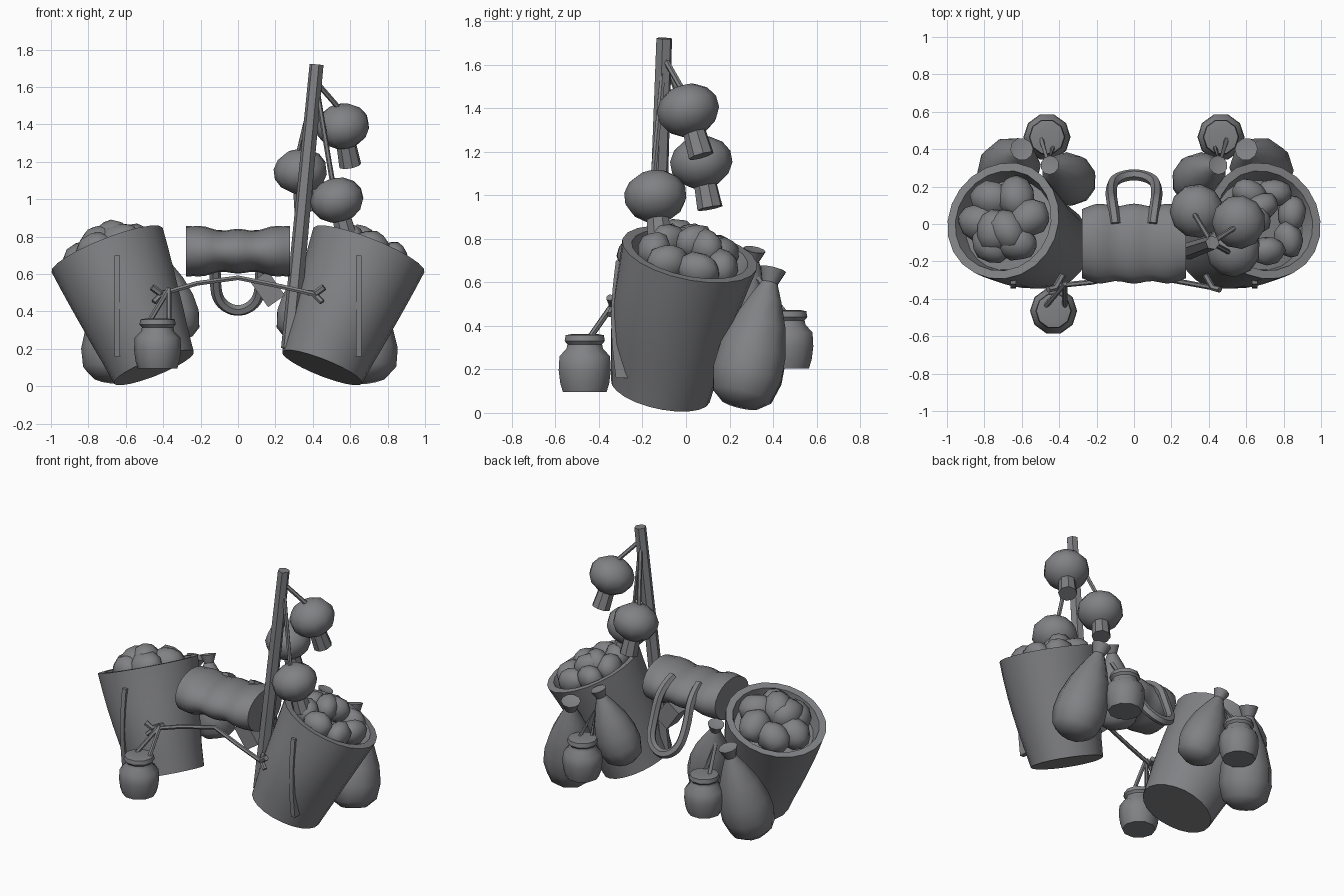
import bpy, bmesh, math, random
from mathutils import Vector, Matrix

if "Cube" in bpy.data.objects:
    bpy.data.objects.remove(bpy.data.objects["Cube"])
random.seed(4)

GREY = (0.22, 0.222, 0.235, 1)
mat = bpy.data.materials.new("plain_grey")
mat.use_nodes = True
mat.diffuse_color = GREY
mat.node_tree.nodes["Principled BSDF"].inputs["Base Color"].default_value = GREY


def add(name, bm, angle=40):
    """Turn a bmesh into a shaded, coloured object."""
    bmesh.ops.recalc_face_normals(bm, faces=bm.faces)
    me = bpy.data.meshes.new(name)
    bm.to_mesh(me)
    bm.free()
    ob = bpy.data.objects.new(name, me)
    bpy.context.collection.objects.link(ob)
    me.materials.append(mat)
    bpy.ops.object.select_all(action='DESELECT')
    ob.select_set(True)
    bpy.context.view_layer.objects.active = ob
    bpy.ops.object.shade_smooth_by_angle(angle=math.radians(angle))
    return ob


def frame(a, b):
    """Matrix whose local z runs from a towards b."""
    a, b = Vector(a), Vector(b)
    return Matrix.Translation(a) @ (b - a).to_track_quat('Z', 'Y').to_matrix().to_4x4()


def lathe(name, profile, a, b, segs=12, angle=40):
    """Revolve (radius, height) points around the axis a to b."""
    bm = bmesh.new()
    verts = [bm.verts.new((r, 0, z)) for r, z in profile]
    edges = [bm.edges.new(p) for p in zip(verts, verts[1:])]
    bmesh.ops.spin(bm, geom=verts + edges, cent=(0, 0, 0), axis=(0, 0, 1),
                   angle=math.tau, steps=segs)
    bmesh.ops.remove_doubles(bm, verts=bm.verts, dist=0.0005)
    bm.transform(frame(a, b))
    return add(name, bm, angle)


def rod(name, a, b, r0, r1, segs=6):
    h = (Vector(b) - Vector(a)).length
    return lathe(name, [(0, 0), (r0, 0), (r1, h), (0, h)], a, b, segs)


def rope(name, points, r=0.013, smooth=False):
    """Round tube along a path, turned into a mesh."""
    cu = bpy.data.curves.new(name + "_path", 'CURVE')
    cu.dimensions = '3D'
    cu.bevel_depth, cu.bevel_resolution, cu.use_fill_caps = r, 1, True
    sp = cu.splines.new('NURBS' if smooth else 'POLY')
    sp.points.add(len(points) - 1)
    for p, co in zip(sp.points, points):
        p.co = (*co, 1)
    if smooth:
        sp.use_endpoint_u, sp.order_u, sp.resolution_u = True, 3, 5
    tmp = bpy.data.objects.new(name + "_path", cu)
    bpy.context.collection.objects.link(tmp)
    bpy.context.view_layer.update()
    me = bpy.data.meshes.new_from_object(
        tmp.evaluated_get(bpy.context.evaluated_depsgraph_get()))
    bpy.data.objects.remove(tmp)
    bm = bmesh.new()
    bm.from_mesh(me)
    bpy.data.meshes.remove(me)
    return add(name, bm, 50)


def lump(name, matrix, size):
    """Rounded lump, slightly irregular."""
    bm = bmesh.new()
    bmesh.ops.create_icosphere(bm, subdivisions=2, radius=1)
    for v in bm.verts:
        v.co *= random.uniform(.94, 1.06)
    rot = Matrix.Rotation(random.uniform(0, math.tau), 4, 'Z')
    bm.transform(matrix @ rot @ Matrix.Diagonal((*size, 1)))
    return add(name, bm, 42)


def jug(name, x, y, z):
    profile = [(0, 0), (.105, 0), (.118, .04), (.126, .1), (.122, .165), (.088, .2),
               (.084, .22), (.097, .235), (.092, .262), (.06, .268), (0, .262)]
    lathe(name, profile, (x, y, z), (x, y, z + 1), 10)


def sack(name, base, top, r):
    h = (Vector(top) - Vector(base)).length
    shape = [(0, 0), (.5, .01), (.85, .08), (1, .23), (.96, .4), (.76, .6),
             (.46, .78), (.23, .9), (.37, 1), (0, .98)]
    lathe(name, [(r * u, h * v) for u, v in shape], base, top, 10)


# Baskets, contents, sacks and jugs on both sides
HEIGHT = 0.69
for s, side in ((1, "left"), (-1, "right")):
    bottom, top = (s * .45, -.115, .1), (s * .7, .02, .73)
    basket = lathe(side + "_basket", [
        (0, 0), (.23, 0), (.245, .12), (.262, .23), (.278, .35), (.293, .46), (.308, .58),
        (.32, HEIGHT), (.275, HEIGHT), (.25, HEIGHT - .09), (0, HEIGHT - .06)], bottom, top, 22)
    # The woven body sags towards the front halfway up
    for v in basket.data.vertices:
        t = min(max((v.co.z - .1) / .63, 0), 1)
        v.co.y -= .02 * math.sin(math.pi * t)
    m = frame(bottom, top)
    # Produce heaped inside the rim: a ring around a raised middle
    count = 7 if s > 0 else 6
    for i in range(count + 2):
        ring = i < count
        t = math.tau * i / count
        d = (.165 if s > 0 else .14) if ring else .07
        lift = -.01 if ring else .035
        p = Matrix.Translation((d * math.cos(t), d * math.sin(t), HEIGHT + lift))
        size = (.1, .075, .085) if s > 0 else (.12, .1, .1)
        lump(side + "_produce", m @ p, size)

    # Upright slat bowed along the front of the basket
    bm = bmesh.new()
    rows = []
    for t in (k / 8 for k in range(9)):
        y, z = -.322 - .022 * math.sin(math.pi * t), .16 + .54 * t
        rows.append([bm.verts.new((s * .645 + dx, y + dy, z))
                     for dx, dy in ((-.015, 0), (.015, 0), (.015, .06), (-.015, .06))])
    for p, q in zip(rows, rows[1:]):
        for k in range(4):
            n = (k + 1) % 4
            bm.faces.new((p[k], p[n], q[n], q[k]))
    bm.faces.new(rows[0])
    bm.faces.new(rows[-1])
    add(side + "_slat", bm)

    sack(side + "_large_sack", (s * .705 + .01, .245, .03), (s * .6, .4, .66), .168)
    sack(side + "_small_sack", (s * .305, .21, .25), (s * .45, .315, .75), .14)
    jug(side + "_back_jug", s * .465, .465, .205)
    rope(side + "_back_jug_cord", [(s * .43, .42, .44), (s * .46, .33, .62), (s * .5, .47, .44)])

    # Forked hook on the basket front
    rope(side + "_hook", [(s * .38, -.27, .5), (s * .42, -.34, .5), (s * .46, -.35, .53)], .018)
    rope(side + "_hook_fork", [(s * .41, -.33, .49), (s * .45, -.35, .45)], .016)

# Front jug and its cords
jug("front_jug", -.43, -.465, .095)
for dx in (-.06, .06):
    rope("front_jug_cord", [(-.43 + dx, -.46, .32), (-.37, -.32, .52)], .014)
rope("front_rope", [(-.42, -.33, .49), (-.22, -.31, .55), (0, -.25, .58),
                    (.2, -.3, .54), (.42, -.34, .49)], .014)

# Bedroll: rounded loops with creases and slightly flared ends
bm = bmesh.new()
SIDES, STEPS = 20, 16
loops = []
for i in range(STEPS + 1):
    u = 2 * i / STEPS - 1
    crease = .007 * math.cos(u * 3 * math.pi)
    ry, rz = .207 + crease - .015 * u ** 8, .113 + crease + .03 * u * u
    loops.append([bm.verts.new((.277 * u, -.105 + ry * math.cos(a), .722 + rz * math.sin(a)))
                  for a in (math.tau * k / SIDES for k in range(SIDES))])
for p, q in zip(loops, loops[1:]):
    for k in range(SIDES):
        n = (k + 1) % SIDES
        bm.faces.new((p[k], p[n], q[n], q[k]))
bm.faces.new(loops[0])
bm.faces.new(loops[-1])
add("bedroll", bm)

# Flap below the bedroll and carrying loop behind it
bm = bmesh.new()
bmesh.ops.create_cube(bm, size=1)
bm.transform(Matrix.Translation((.16, -.08, .52)) @ Matrix.Rotation(math.radians(-35), 4, 'Y')
             @ Matrix.Diagonal((.11, .12, .16, 1)))
add("saddle_flap", bm)
rope("carrying_loop", [(-.1, 0, .81), (-.115, .11, .77), (-.125, .17, .59), (-.11, .24, .45),
                       (0, .27, .39), (.11, .24, .45), (.125, .17, .59), (.115, .11, .77),
                       (.1, 0, .81)], .03, True)

# Pole with hanging gourds
rod("pole", (.275, -.15, .2), (.42, -.1, 1.72), .046, .038)
GOURDS = [((.56, .01, 1.39), (.6, .07, 1.18)),
          ((.335, .07, 1.15), (.36, .11, .94)),
          ((.53, -.14, .995), (.58, -.12, .8))]
for centre, tip in GOURDS:
    c, t = Vector(centre), Vector(tip)
    down = (t - c).normalized()
    crown = c - down * .1
    body = [(.146 * math.sin(a), -.12 * math.cos(a))
            for a in (math.pi * k / 7 for k in range(8))]
    lathe("gourd", body, c, t, 11)
    rod("gourd_neck", c + down * .08, t, .052, .06, 8)
    rope("gourd_cord", [(.415, -.1, 1.63), crown], .014)
